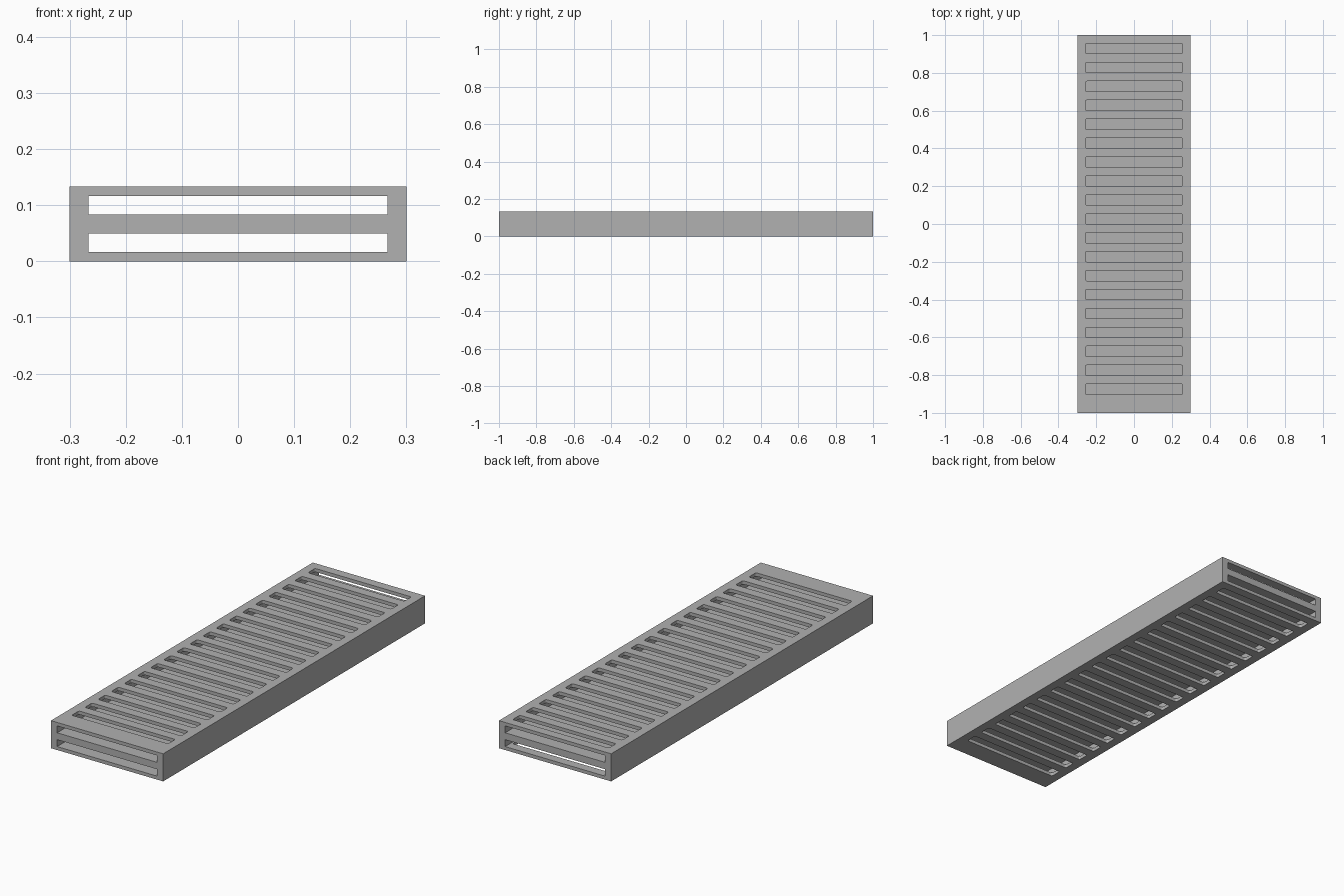
import bpy
import bmesh
from mathutils import Matrix, Vector

cube = bpy.data.objects.get("Cube")
if cube:
    bpy.data.objects.remove(cube, do_unlink=True)

WIDTH, LENGTH, HEIGHT = 0.6, 2.0, 0.1333
SKIN, GAP = 0.0167, 0.0333           # outer plate thickness, channel height
CHANNEL_WIDTH = 0.5333
SLOT_WIDTH, SLOT_DEPTH, SLOT_RADIUS = 0.515, 0.0545, 0.008
SLOT_COUNT, SLOT_PITCH, FIRST_SLOT = 19, 0.1002, 0.929
CHANNEL_LEVELS = (SKIN + GAP / 2, HEIGHT - SKIN - GAP / 2)


def add_box(bm, center, size, radius=0):
    """Add a box, optionally with rounded vertical edges."""
    matrix = Matrix.Translation(center) @ Matrix.Diagonal((*size, 1))
    verts = bmesh.ops.create_cube(bm, size=1, matrix=matrix)["verts"]
    if radius:
        edges = {e for v in verts for e in v.link_edges
                 if abs(e.verts[0].co.z - e.verts[1].co.z) > size[2] / 2}
        bmesh.ops.bevel(bm, geom=list(edges), offset=radius, segments=3,
                        profile=0.5, affect='EDGES')


def make_object(name, bm):
    mesh = bpy.data.meshes.new(name)
    bm.to_mesh(mesh)
    bm.free()
    obj = bpy.data.objects.new(name, mesh)
    bpy.context.collection.objects.link(obj)
    return obj


def cut(target, cutter):
    """Subtract the cutter, then discard it."""
    cutter.hide_render = True
    mod = target.modifiers.new(cutter.name, 'BOOLEAN')
    mod.operation = 'DIFFERENCE'
    mod.solver = 'EXACT'
    mod.object = cutter
    bpy.ops.object.select_all(action='DESELECT')
    bpy.context.view_layer.objects.active = target
    target.select_set(True)
    bpy.ops.object.modifier_apply(modifier=mod.name)
    bpy.data.objects.remove(cutter, do_unlink=True)


# Grey material
grey = bpy.data.materials.new("plain grey")
grey.use_nodes = True
color = (0.44, 0.44, 0.44, 1)
grey.diffuse_color = color
grey.node_tree.nodes["Principled BSDF"].inputs["Base Color"].default_value = color

# Solid body
bm = bmesh.new()
add_box(bm, Vector((0, 0, HEIGHT / 2)), (WIDTH, LENGTH, HEIGHT))
body = make_object("slotted_body", bm)
body.data.materials.append(grey)

# Two flat channels running the full length
bm = bmesh.new()
for z in CHANNEL_LEVELS:
    add_box(bm, Vector((0, 0, z)), (CHANNEL_WIDTH, LENGTH * 1.1, GAP))
cut(body, make_object("channel_cutter", bm))

# Rows of slots through the top and bottom plates into the channels
bm = bmesh.new()
for z in (0, HEIGHT):
    for i in range(SLOT_COUNT):
        y = FIRST_SLOT - i * SLOT_PITCH
        add_box(bm, Vector((0, y, z)),
                (SLOT_WIDTH, SLOT_DEPTH, SKIN * 3), SLOT_RADIUS)
cut(body, make_object("slot_cutter", bm))
